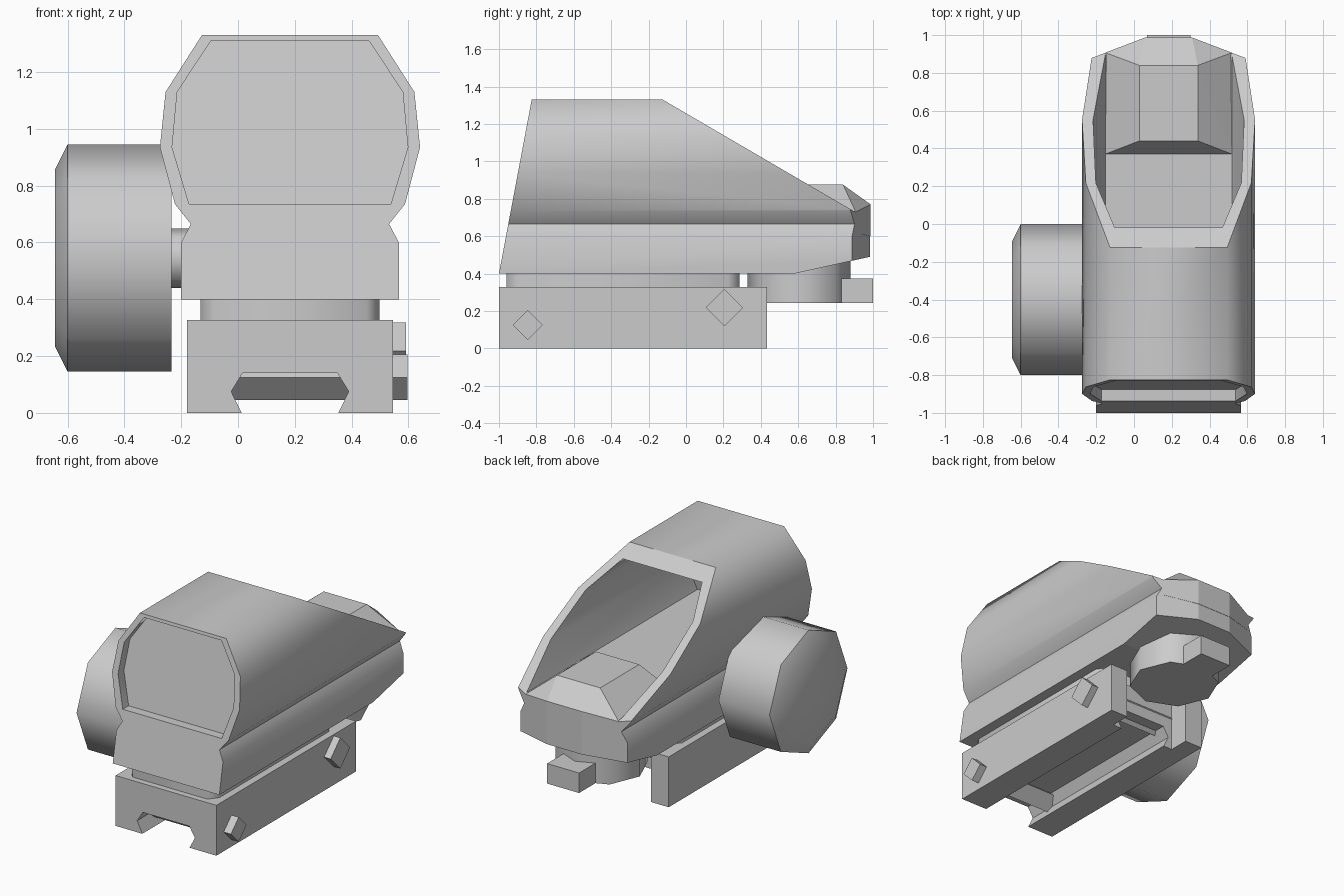
import bpy, bmesh, math
from mathutils import Vector

if "Cube" in bpy.data.objects:
    bpy.data.objects.remove(bpy.data.objects["Cube"])

CX = 0.183  # centre line of sight body (the knob sits off to the left)


def finish(bm, name, smooth=None):
    bmesh.ops.recalc_face_normals(bm, faces=bm.faces)
    me = bpy.data.meshes.new(name)
    bm.to_mesh(me)
    bm.free()
    ob = bpy.data.objects.new(name, me)
    bpy.context.collection.objects.link(ob)
    if smooth:
        shade(ob, smooth)
    return ob


def shade(ob, angle):
    bpy.ops.object.select_all(action='DESELECT')
    ob.select_set(True)
    bpy.context.view_layer.objects.active = ob
    bpy.ops.object.shade_smooth_by_angle(angle=math.radians(angle))


def mirrored(half):
    """Close a right-hand outline symmetrically about the centre line."""
    return [(CX + a, b) for a, b in half] + [(CX - a, b) for a, b in reversed(half)]


def prism(outline, lo, hi, axis='y'):
    """Extrude an outline: (x,z) along y, (x,y) along z."""
    bm = bmesh.new()
    def pt(a, b, t):
        return (a, t, b) if axis == 'y' else (a, b, t)
    v0 = [bm.verts.new(pt(a, b, lo)) for a, b in outline]
    v1 = [bm.verts.new(pt(a, b, hi)) for a, b in outline]
    n = len(outline)
    bm.faces.new(v0)
    bm.faces.new(v1[::-1])
    for i in range(n):
        j = (i + 1) % n
        bm.faces.new((v0[j], v0[i], v1[i], v1[j]))
    return bm


def slice_off(bm, co, no):
    """Cut away everything on the normal's side and cap the cut."""
    bmesh.ops.bisect_plane(bm, geom=bm.verts[:] + bm.edges[:] + bm.faces[:], dist=1e-5,
                           plane_co=Vector(co), plane_no=Vector(no).normalized(), clear_outer=True)
    open_edges = [e for e in bm.edges if e.is_boundary]
    if open_edges:
        bmesh.ops.edgeloop_fill(bm, edges=open_edges)


def turned(name, rings, sides, centre, smooth=50):
    """Stack of (x, radius) rings around an axis along x."""
    bm = bmesh.new()
    loops = []
    for x, r in rings:
        loops.append([bm.verts.new((x, centre[0] + r * math.cos(2 * math.pi * k / sides),
                                    centre[1] + r * math.sin(2 * math.pi * k / sides)))
                      for k in range(sides)])
    for a, b in zip(loops, loops[1:]):
        for k in range(sides):
            m = (k + 1) % sides
            bm.faces.new((a[k], a[m], b[m], b[k]))
    bm.faces.new(loops[0])
    bm.faces.new(loops[-1][::-1])
    return finish(bm, name, smooth)


def box(name, x0, x1, y0, y1, z0, z1):
    return finish(prism([(x0, z0), (x1, z0), (x1, z1), (x0, z1)], y0, y1), name)


# Sight housing: long prism trimmed by sloping planes
FRONT = Vector((0, -0.93, 0.175))
bm = prism(mirrored([(0.383, 0.40), (0.383, 0.60), (0.349, 0.665), (0.405, 0.735),
                     (0.458, 0.935), (0.438, 1.13), (0.31, 1.33)]), -1.2, 1.2)
slice_off(bm, (0, -1, 0.40), FRONT)
slice_off(bm, (0, -0.125, 1.33), (0, 0.595, 1.02))
slice_off(bm, (0, 0.58, 0.40), (0, 0.09, -0.405))
slice_off(bm, (0, 0.985, 0), (0, 1, 0))
for s in (-1, 1):
    slice_off(bm, (CX + s * 0.125, 0.985, 0), (s * 0.105, 0.28, 0))
housing = finish(bm, "sight_housing")

# Front recess and rear hood cavity, leaving a thin lens between them
recess = prism(mirrored([(0.355, 0.735), (0.415, 0.935), (0.397, 1.13), (0.278, 1.31)]), -1.3, 1.3)
slice_off(recess, (0, -0.94, 0.40), -FRONT)
cavity = prism(mirrored([(0.335, 0.735), (0.40, 0.935), (0.385, 1.13), (0.285, 1.268)]), -1.3, 1.3)
slice_off(cavity, (0, -0.92, 0.40), FRONT)
for bmc, name in ((recess, "recess_cutter"), (cavity, "cavity_cutter")):
    cutter = finish(bmc, name)
    cutter.hide_render = True
    mod = housing.modifiers.new(name, 'BOOLEAN')
    mod.operation, mod.solver, mod.object = 'DIFFERENCE', 'EXACT', cutter
    bpy.context.view_layer.objects.active = housing
    bpy.ops.object.modifier_apply(modifier=name)
    bpy.data.objects.remove(cutter)

# Smooth only across lengthwise edges of the housing
shade(housing, 65)
bm = bmesh.new()
bm.from_mesh(housing.data)
for e in bm.edges:
    d = (e.verts[1].co - e.verts[0].co).normalized()
    if abs(d.y) < 0.99:
        e.smooth = False
bm.to_mesh(housing.data)
bm.free()

# Emitter block at the back of the hood
bm = bmesh.new()
for s in (-1, 1):
    for x, y, z in ((0.335, 0.37, 0.62), (0.335, 0.37, 0.735), (0.335, 0.907, 0.62),
                    (0.335, 0.907, 0.73), (0.125, 0.987, 0.60), (0.125, 0.987, 0.77),
                    (0.155, 0.44, 0.875), (0.155, 0.84, 0.875)):
        bm.verts.new((CX + s * x, y, z))
bmesh.ops.convex_hull(bm, input=bm.verts)
bmesh.ops.dissolve_limit(bm, angle_limit=0.01, verts=bm.verts, edges=bm.edges)
finish(bm, "emitter_block")

# Neck between housing and rail clamp
finish(prism(mirrored([(0.27, -0.96), (0.315, -0.90), (0.315, 0.225), (0.27, 0.285)]),
             0.30, 0.42, 'z'), "neck", 60)

# Rail clamp with dovetail slot, and two arms beside the battery cap
half = [(0.17, 0.0), (0.207, 0.075), (0.167, 0.14)]
clamp = ([(CX + a, b) for a, b in half] + [(CX - a, b) for a, b in reversed(half)]
         + [(CX - 0.362, 0), (CX - 0.362, 0.327), (CX + 0.362, 0.327), (CX + 0.362, 0)])
finish(prism(clamp, -1.0, 0.30), "rail_clamp")
for s, side in ((-1, "left"), (1, "right")):
    a, b = sorted((CX + s * 0.362, CX + s * 0.235))
    box("clamp_arm_" + side, a, b, 0.30, 0.433, 0, 0.327)

# Cross bolts with four-sided ends
turned("front_bolt", [(-0.10, 0.08), (0.597, 0.08)], 4, (-0.845, 0.125))
turned("rear_bolt", [(-0.10, 0.10), (0.592, 0.10)], 4, (0.205, 0.218))

# Battery cap and its tab under the rear
cap = [(CX + 0.275 * math.cos(k * math.pi / 4), 0.605 + 0.275 * math.sin(k * math.pi / 4))
       for k in range(8)]
finish(prism(cap, 0.243, 0.50, 'z'), "battery_cap", 50)
box("cap_tab", CX - 0.115, CX + 0.115, 0.70, 1.0, 0.243, 0.373)

# Side adjustment knob and shaft
turned("side_knob", [(-0.234, 0.40), (-0.60, 0.40), (-0.645, 0.31)], 8, (-0.40, 0.545))
turned("knob_shaft", [(-0.25, 0.105), (-0.15, 0.105)], 8, (-0.40, 0.545))
